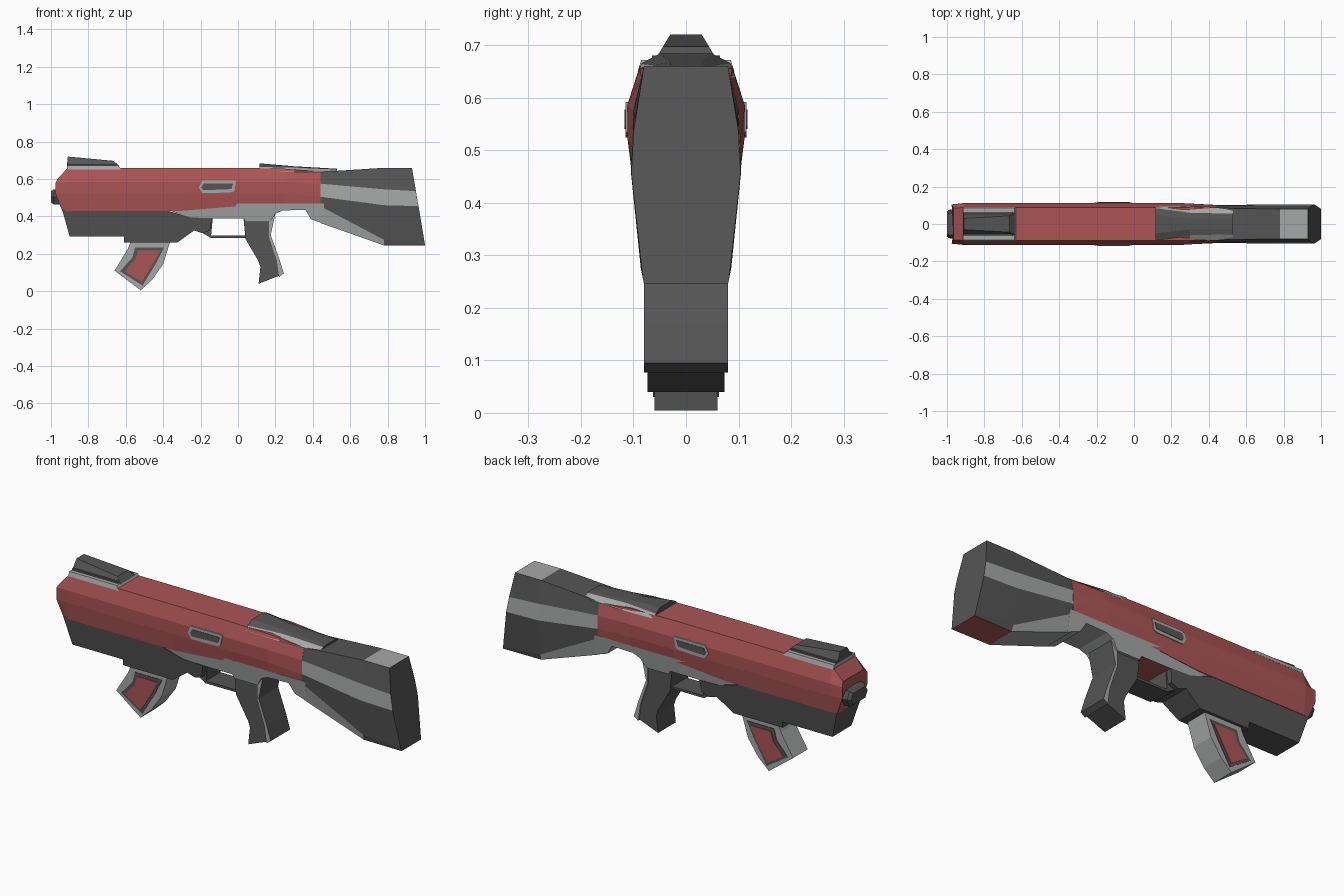
import bpy
import bmesh

default_cube = bpy.data.objects.get("Cube")
if default_cube:
    bpy.data.objects.remove(default_cube, do_unlink=True)


def make_material(name, red, green, blue):
    material = bpy.data.materials.new(name)
    material.use_nodes = True
    material.diffuse_color = (red, green, blue, 1)
    shader = next(n for n in material.node_tree.nodes if n.type == "BSDF_PRINCIPLED")
    shader.inputs["Base Color"].default_value = (red, green, blue, 1)
    shader.inputs["Roughness"].default_value = 0.7
    return material


PALETTE = [
    make_material("painted red", 0.41, 0.09, 0.09),
    make_material("dark grey", 0.09, 0.09, 0.09),
    make_material("light grey", 0.38, 0.39, 0.385),
]
RED, DARK, LIGHT = range(len(PALETTE))


def finish(name, mesh_builder):
    """Turn a bmesh into a flat shaded object with the shared palette."""
    bmesh.ops.recalc_face_normals(mesh_builder, faces=mesh_builder.faces[:])
    mesh = bpy.data.meshes.new(name)
    mesh_builder.to_mesh(mesh)
    mesh_builder.free()
    for material in PALETTE:
        mesh.materials.append(material)
    part = bpy.data.objects.new(name, mesh)
    bpy.context.scene.collection.objects.link(part)
    return part


def loft(name, rings, colour):
    """Skin mirrored half sections, each listed from top to bottom as (x, y, z).
    colour(segment, strip): strip -1 is the top, the last strip is the bottom."""
    builder = bmesh.new()
    half = len(rings[0])
    loops = []
    for ring in rings:
        mirrored = [(x, -y, z) for x, y, z in reversed(ring)]
        loops.append([builder.verts.new(point) for point in list(ring) + mirrored])
    count = half * 2
    for segment, (first, second) in enumerate(zip(loops, loops[1:])):
        for j in range(count):
            k = (j + 1) % count
            face = builder.faces.new((first[j], first[k], second[k], second[j]))
            strip = j if j < half else count - 2 - j
            face.material_index = colour(segment, strip)
    for segment, loop in ((0, loops[0]), (len(rings), loops[-1])):
        builder.faces.new(loop).material_index = colour(segment, 0)
    return finish(name, builder)


def prism(name, outline, width, colour, taper=None, rule=None):
    """Extrude an (x, z) outline evenly to both sides.
    taper = (low z, low half width, high z, high half width)."""
    builder = bmesh.new()

    def half_width(z):
        if not taper:
            return width
        low, low_width, high, high_width = taper
        return low_width + (high_width - low_width) * (z - low) / (high - low)

    sides = [[builder.verts.new((x, sign * half_width(z), z)) for x, z in outline]
             for sign in (-1, 1)]
    for side in sides:
        builder.faces.new(side)
    for j in range(len(outline)):
        k = (j + 1) % len(outline)
        builder.faces.new((sides[0][j], sides[0][k], sides[1][k], sides[1][j]))
    bmesh.ops.recalc_face_normals(builder, faces=builder.faces[:])
    for face in builder.faces:
        face.material_index = colour
        if rule:
            face.material_index = rule(face.normal, face.calc_center_median())
    return finish(name, builder)


def section(x, widths, heights):
    return [(x, y, z) for y, z in zip(widths, heights)]


# Faceted red upper shell, with a sloped nose
shell_widths = (0.088, 0.112, 0.111, 0.1)
loft("upper_shell", [
    [(-0.965, 0.085, 0.6), (-0.975, 0.104, 0.58), (-0.975, 0.105, 0.52), (-0.94, 0.095, 0.43)],
    section(-0.91, shell_widths, (0.66, 0.585, 0.52, 0.43)),
    section(-0.3, shell_widths, (0.66, 0.585, 0.52, 0.43)),
    section(0, shell_widths, (0.66, 0.585, 0.52, 0.455)),
    section(0.25, shell_widths, (0.655, 0.585, 0.52, 0.455)),
    section(0.44, (0.085, 0.1, 0.102, 0.1), (0.638, 0.575, 0.505, 0.455)),
], lambda segment, strip: RED)

# Muzzle stub
loft("muzzle", [
    section(-0.95, (0.06, 0.078, 0.06), (0.545, 0.505, 0.465)),
    section(-0.985, (0.06, 0.078, 0.06), (0.545, 0.505, 0.465)),
    section(-1, (0.05, 0.068, 0.05), (0.535, 0.505, 0.475)),
], lambda segment, strip: DARK)


# Flared shoulder stock with a light stripe, light bevel and red underside
def stock_colour(segment, strip):
    if strip == -1:
        return LIGHT if segment == 1 else DARK
    if strip == 4:
        return RED if segment == 1 else LIGHT
    if strip == 1 or (strip == 3 and segment == 0):
        return LIGHT
    return DARK


loft("stock", [
    section(0.44, (0.084, 0.099, 0.101, 0.099, 0.085), (0.638, 0.575, 0.505, 0.455, 0.365)),
    section(0.78, (0.08, 0.1, 0.105, 0.086, 0.078), (0.66, 0.545, 0.46, 0.275, 0.245)),
    [(0.93, 0.08, 0.66), (0.951, 0.1, 0.535), (0.965, 0.104, 0.455),
     (0.998, 0.082, 0.255), (1, 0.08, 0.245)],
], stock_colour)

# Rear top cover: dark ridge with light flanks
loft("rear_cover", [
    section(0.115, (0.05, 0.085, 0.094), (0.684, 0.665, 0.64)),
    section(0.3, (0.03, 0.06, 0.095), (0.668, 0.662, 0.638)),
    section(0.53, (0.03, 0.055, 0.083), (0.655, 0.652, 0.637)),
], lambda segment, strip: LIGHT if strip == 1 else DARK)

# Front sight block on its light base
prism("sight_base", [(-0.915, 0.65), (-0.915, 0.672), (-0.64, 0.672), (-0.625, 0.65)],
      0, LIGHT, taper=(0.65, 0.092, 0.672, 0.085))
prism("sight_bed", [(-0.912, 0.66), (-0.912, 0.68), (-0.65, 0.68), (-0.645, 0.66)],
      0.065, DARK)
prism("sight_block", [(-0.915, 0.67), (-0.91, 0.72), (-0.665, 0.697), (-0.635, 0.67)],
      0, DARK, taper=(0.67, 0.06, 0.72, 0.03))

# Light receiver under the shell, red above the trigger opening
prism("receiver", [
    (-0.41, 0.445), (-0.25, 0.393), (-0.14, 0.39), (0.03, 0.39), (0.04, 0.37), (0.17, 0.37),
    (0.2, 0.415), (0.24, 0.432), (0.36, 0.435), (0.39, 0.385), (0.46, 0.36), (0.46, 0.47),
    (-0.41, 0.47)], 0, LIGHT, taper=(0.36, 0.085, 0.46, 0.101),
    rule=lambda n, c: RED if n.z < -0.9 and -0.13 < c.x < 0.02 and c.z < 0.4 else LIGHT)

# Dark lower fore end
prism("fore_end", [
    (-0.94, 0.436), (-0.41, 0.44), (-0.25, 0.394), (-0.14, 0.391), (-0.15, 0.325),
    (-0.19, 0.31), (-0.235, 0.325), (-0.325, 0.26), (-0.61, 0.26), (-0.61, 0.292),
    (-0.9, 0.292)], 0, DARK, taper=(0.26, 0.074, 0.44, 0.099))

# Trigger guard
prism("guard_bar", [(-0.145, 0.285), (0.06, 0.285), (0.05, 0.297), (-0.145, 0.297)], 0.06, DARK)
prism("guard_post", [(-0.19, 0.312), (-0.145, 0.285), (-0.135, 0.39), (-0.19, 0.39)], 0.06, DARK)

# Pistol grip with light trim along its back edges
prism("grip", [(0.03, 0.385), (0.18, 0.385), (0.175, 0.29), (0.212, 0.165), (0.225, 0.085),
               (0.11, 0.04), (0.12, 0.13), (0.11, 0.16), (0.04, 0.28)], 0.073, DARK)
prism("grip_trim", [(0.165, 0.385), (0.2, 0.415), (0.175, 0.3), (0.222, 0.17), (0.245, 0.095),
                    (0.22, 0.077), (0.207, 0.165), (0.165, 0.29)], 0.08, LIGHT,
      rule=lambda n, c: DARK if n.x > 0.3 and abs(n.y) < 0.5 else LIGHT)

# Curved magazine with a dark recess border and red panel on each side
prism("magazine", [(-0.57, 0.275), (-0.59, 0.225), (-0.66, 0.11), (-0.52, 0.005),
                   (-0.46, 0.06), (-0.4, 0.145), (-0.36, 0.275)], 0.06, LIGHT)
prism("magazine_border", [(-0.55, 0.235), (-0.395, 0.235), (-0.435, 0.155),
                          (-0.51, 0.03), (-0.63, 0.107), (-0.565, 0.18)], 0.063, DARK)
prism("magazine_panel", [(-0.535, 0.218), (-0.413, 0.218), (-0.45, 0.155),
                         (-0.515, 0.05), (-0.607, 0.107), (-0.55, 0.17)], 0.066, RED)

# Side port: light frame and dark opening
prism("port_frame", [(-0.21, 0.555), (-0.192, 0.592), (-0.01, 0.592), (-0.02, 0.535),
                     (-0.04, 0.528), (-0.19, 0.524)], 0.115, LIGHT)
prism("port_opening", [(-0.195, 0.555), (-0.183, 0.577), (-0.025, 0.577), (-0.035, 0.546),
                       (-0.185, 0.54)], 0.117, DARK)
